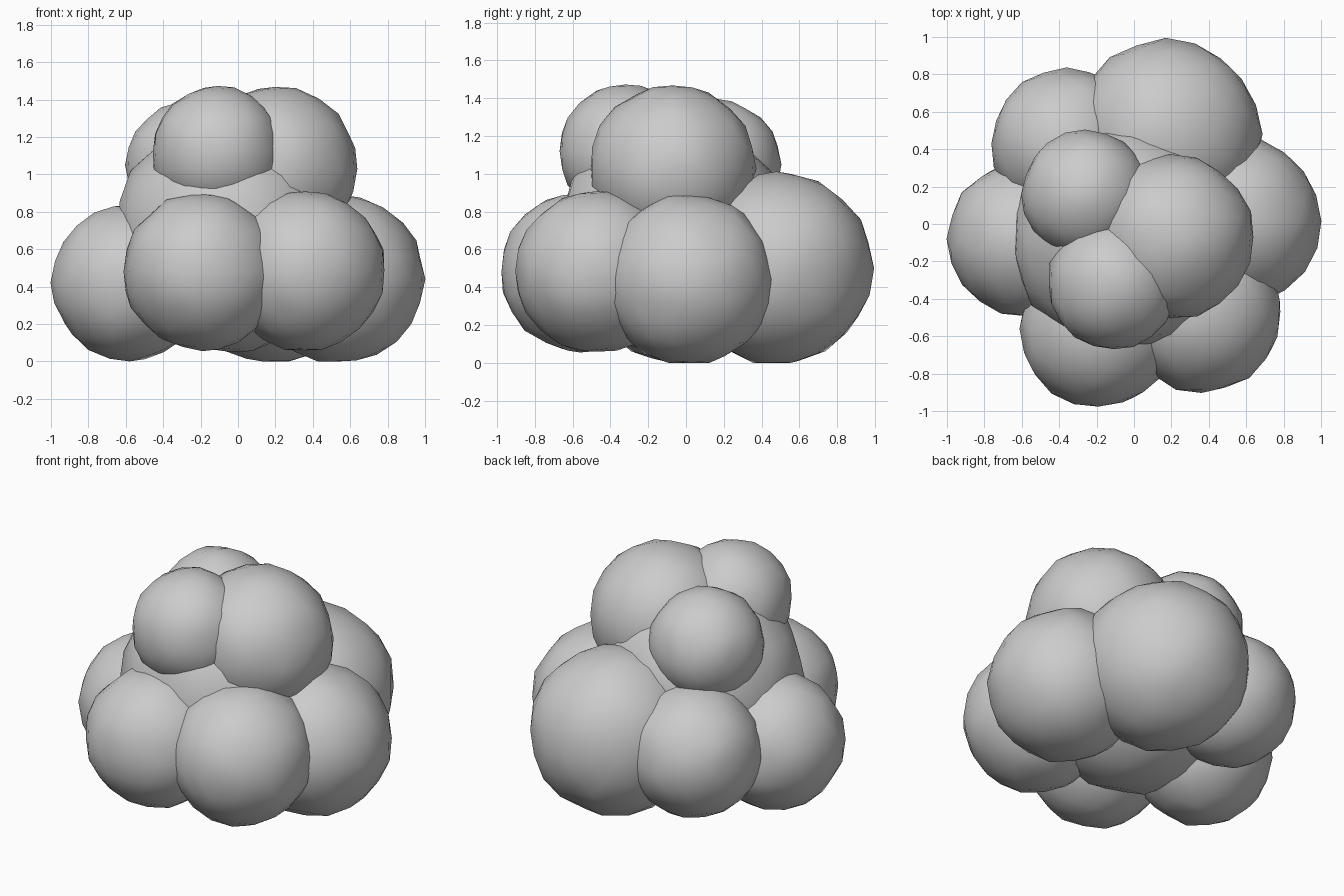
import bpy, bmesh, random
from mathutils import Vector

if "Cube" in bpy.data.objects:
    bpy.data.objects.remove(bpy.data.objects["Cube"])

random.seed(4)


def blob(name, centre, radius, stretch=1.0):
    """Slightly irregular low-poly ball, smooth shaded, flattened on the ground."""
    bm = bmesh.new()
    bmesh.ops.create_icosphere(bm, subdivisions=3, radius=radius)
    c = Vector(centre)
    for v in bm.verts:
        v.co.z *= stretch
        v.co = v.co * random.uniform(0.98, 1.02) + c
        v.co.z = max(v.co.z, 0.0)
    for f in bm.faces:
        f.smooth = True
    mesh = bpy.data.meshes.new(name)
    bm.to_mesh(mesh)
    bm.free()
    obj = bpy.data.objects.new(name, mesh)
    bpy.context.collection.objects.link(obj)
    return obj


# Large middle mass
blob("core_clump", (-0.05, -0.07, 0.68), 0.605, 1.05)

# Ring of lower clumps
blob("lower_left_clump", (-0.58, -0.08, 0.42), 0.415)
blob("lower_front_left_clump", (-0.19, -0.56, 0.48), 0.422)
blob("lower_front_right_clump", (0.36, -0.47, 0.485), 0.43)
blob("lower_right_clump", (0.54, 0.015, 0.44), 0.455)
blob("lower_back_right_clump", (0.17, 0.48, 0.50), 0.508)
blob("lower_back_left_clump", (-0.36, 0.43, 0.49), 0.402)

# Upper clumps
blob("upper_right_clump", (0.2, -0.07, 1.03), 0.44)
blob("upper_front_clump", (-0.11, -0.32, 1.12), 0.352)
blob("upper_back_left_clump", (-0.26, 0.16, 1.05), 0.34)
